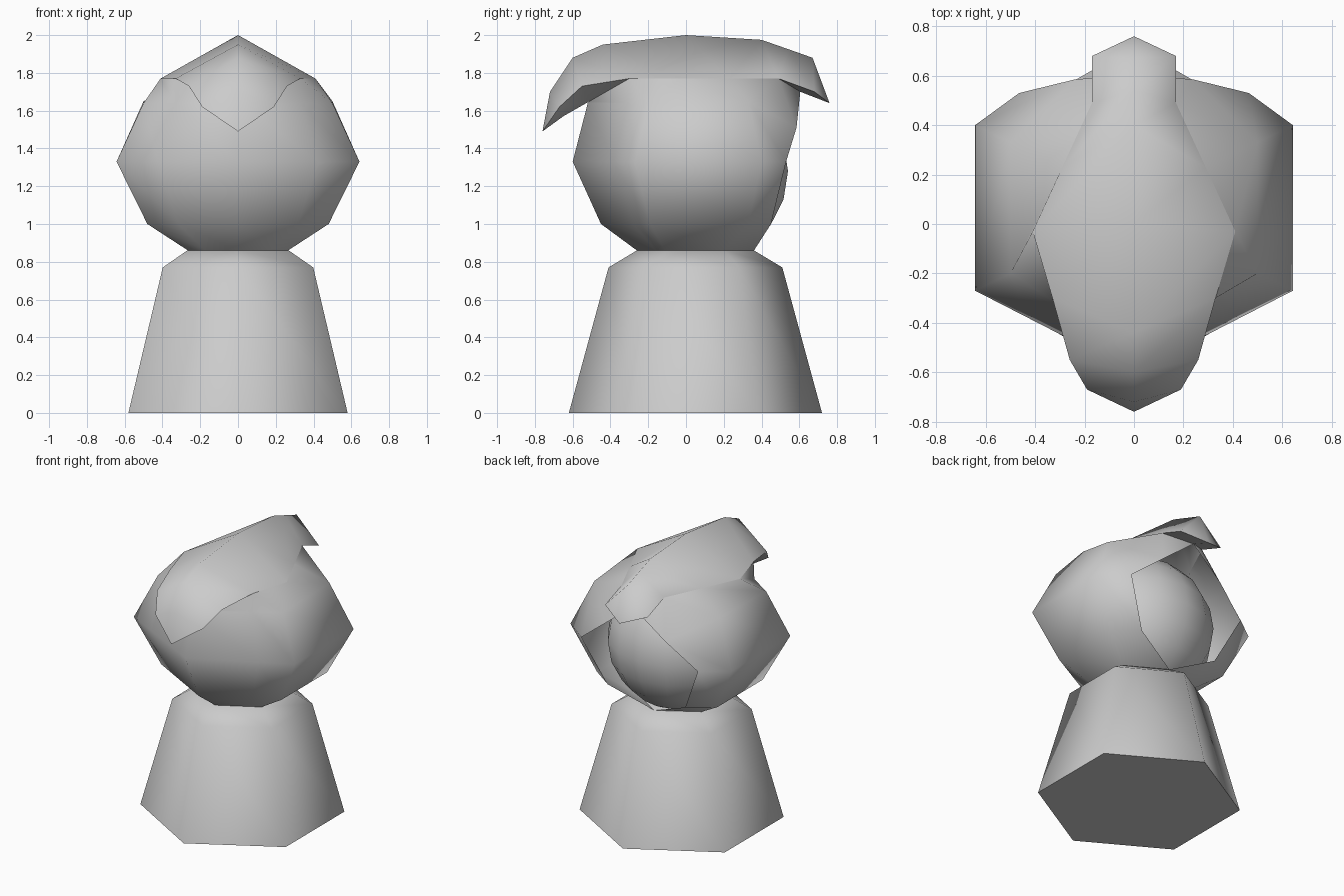
import bpy, bmesh, math

if "Cube" in bpy.data.objects:
    bpy.data.objects.remove(bpy.data.objects["Cube"])


def finish(name, bm, angle=70):
    bmesh.ops.remove_doubles(bm, verts=bm.verts, dist=0.0005)
    bmesh.ops.recalc_face_normals(bm, faces=bm.faces)
    mesh = bpy.data.meshes.new(name)
    bm.to_mesh(mesh)
    bm.free()
    ob = bpy.data.objects.new(name, mesh)
    bpy.context.collection.objects.link(ob)
    bpy.ops.object.select_all(action='DESELECT')
    ob.select_set(True)
    bpy.context.view_layer.objects.active = ob
    bpy.ops.object.shade_smooth_by_angle(angle=math.radians(angle))
    return ob


def loft(rows, closed, skip=lambda row, col: False):
    """Join rows of points with quads, leaving out the skipped ones."""
    bm = bmesh.new()
    grid = [[bm.verts.new(p) for p in row] for row in rows]
    n = len(rows[0])
    for r, (a, b) in enumerate(zip(grid, grid[1:])):
        for i in range(n if closed else n - 1):
            j = (i + 1) % n
            if not skip(r, i):
                bm.faces.new((a[i], a[j], b[j], b[i]))
    return bm, grid


# Body: tapered six-sided robe with a bevelled shoulder
def hexagon(r, z):
    return [(r * math.sin(k * math.pi / 3), 0.05 + r * math.cos(k * math.pi / 3), z)
            for k in range(6)]


bm, grid = loft([hexagon(0.67, 0), hexagon(0.46, 0.77), hexagon(0.31, 0.86)], True)
bm.faces.new(grid[0])
bm.faces.new(grid[-1])
finish("body", bm)

# Hood: six-sided shell, open at the +y side; each row is rim, back corner, front corner, nose
hood_rows = [
    ((0, 0.36, 0.86), (0.265, 0.20, 0.86), (0.265, -0.11, 0.86), (0, -0.26, 0.86)),
    ((0.31, 0.45, 1.0), (0.48, 0.33, 1.0), (0.48, -0.19, 1.0), (0, -0.45, 1.0)),
    ((0.465, 0.53, 1.33), (0.643, 0.40, 1.33), (0.643, -0.27, 1.33), (0, -0.60, 1.33)),
    ((0.24, 0.585, 1.51), (0.50, 0.33, 1.65), (0.50, -0.20, 1.64), (0, -0.52, 1.64)),
]
rows = []
for rim, back, front, nose in hood_rows:
    mid = tuple(f * 0.66 + n * 0.34 for f, n in zip(front, nose))
    rows.append([rim, back, front, mid, nose])
rows.append([(0.17, 0.49, 1.77), (0.29, 0.23, 1.77), (0.41, -0.03, 1.77),
             (0.33, -0.30, 1.77), (0, -0.51, 1.65)])
rows = [r + [(-x, y, z) for x, y, z in reversed(r[:-1])] for r in rows]
bm, grid = loft(rows, False, lambda row, col: row == 3 and col in (0, 7))
# top back corners, and the gable over the opening meeting under the back flap
apex = bm.verts.new((0, 0.605, 1.70))
low, top = grid[3], grid[4]
for i, j in ((0, 1), (-1, -2)):
    bm.faces.new((low[i], low[j], top[i]))
    bm.faces.new((low[j], top[j], top[i]))
    bm.faces.new((low[i], top[i], apex))
finish("hood", bm)

# Crest: roof-shaped cap with pointed flaps; stations are ridge (y, z), edge (x, y, z), keel (y, z)
stations = [
    ((-0.76, 1.49), (0, -0.76, 1.49), (-0.76, 1.49)),
    ((-0.72, 1.70), (0.19, -0.67, 1.62), (-0.65, 1.57)),
    ((-0.60, 1.88), (0.26, -0.55, 1.73), (-0.51, 1.65)),
    ((-0.44, 1.95), (0.33, -0.30, 1.77), (-0.51, 1.65)),
    ((0.00, 2.00), (0.41, -0.03, 1.77), (0.00, 1.77)),
    ((0.40, 1.975), (0.29, 0.23, 1.77), (0.30, 1.77)),
    ((0.54, 1.926), (0.17, 0.49, 1.77), (0.605, 1.70)),
    ((0.67, 1.88), (0.17, 0.68, 1.70), (0.605, 1.70)),
    ((0.76, 1.64), (0, 0.76, 1.64), (0.76, 1.64)),
]
rows = [[(0, *r), e, (0, *k), (-e[0], e[1], e[2])] for r, e, k in stations]
# the underside exists only on the two flaps
bm, grid = loft(rows, True, lambda row, col: col in (1, 2) and 3 <= row <= 5)
bmesh.ops.remove_doubles(bm, verts=bm.verts, dist=0.0005)
bmesh.ops.delete(bm, geom=[v for v in bm.verts if not v.link_faces], context='VERTS')
finish("crest", bm, 100)

# Head: ball seen through the hood opening
bm = bmesh.new()
bmesh.ops.create_uvsphere(bm, u_segments=16, v_segments=10, radius=0.49)
bmesh.ops.translate(bm, verts=bm.verts, vec=(0, 0.05, 1.28))
finish("head", bm)
